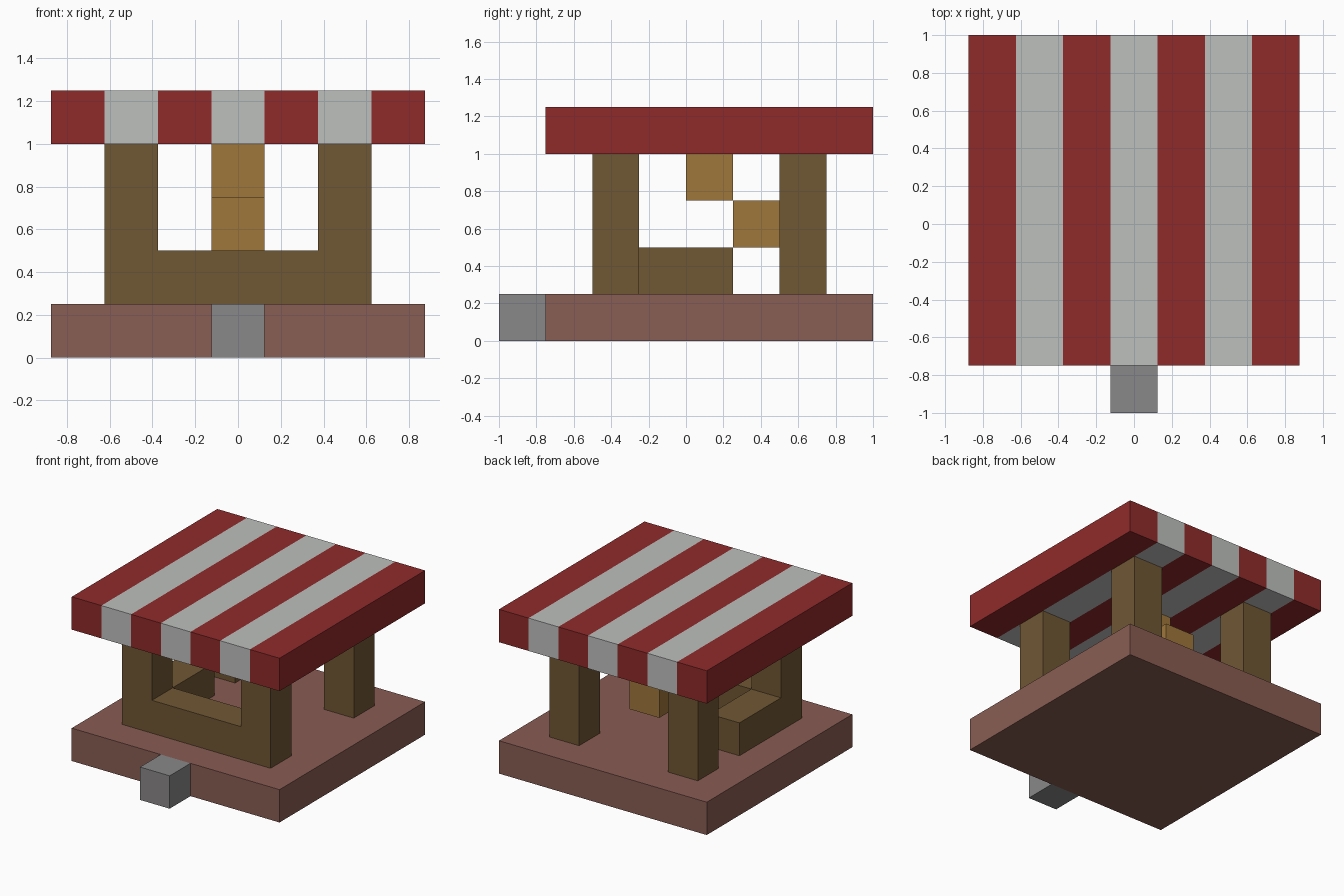
import bpy
import bmesh

if "Cube" in bpy.data.objects:
    bpy.data.objects.remove(bpy.data.objects["Cube"], do_unlink=True)

U = 0.25  # block size


def material(name, rgb):
    linear = [((c / 255 + 0.055) / 1.055) ** 2.4 for c in rgb] + [1.0]
    mat = bpy.data.materials.new(name)
    mat.use_nodes = True
    mat.diffuse_color = linear
    bsdf = next(n for n in mat.node_tree.nodes if n.type == "BSDF_PRINCIPLED")
    bsdf.inputs["Base Color"].default_value = linear
    return mat


red = material("awning red", (144, 42, 42))
white = material("awning white", (190, 192, 190))
wood = material("dark wood", (112, 87, 52))
gold = material("golden wood", (159, 119, 59))
brick = material("brick floor", (137, 93, 83))
stone = material("grey stone", (138, 136, 136))


def prism(name, outline, y0, y1, mat):
    """Extrude an x-z outline from y0 to y1."""
    bm = bmesh.new()
    face = bm.faces.new([bm.verts.new((x, y0, z)) for x, z in outline])
    made = bmesh.ops.extrude_face_region(bm, geom=[face])["geom"]
    moved = [v for v in made if isinstance(v, bmesh.types.BMVert)]
    bmesh.ops.translate(bm, verts=moved, vec=(0, y1 - y0, 0))
    bmesh.ops.recalc_face_normals(bm, faces=bm.faces)
    mesh = bpy.data.meshes.new(name)
    bm.to_mesh(mesh)
    bm.free()
    mesh.materials.append(mat)
    obj = bpy.data.objects.new(name, mesh)
    bpy.context.collection.objects.link(obj)
    return obj


def box(name, x0, x1, y0, y1, z0, z1, mat):
    return prism(name, [(x0, z0), (x1, z0), (x1, z1), (x0, z1)], y0, y1, mat)


# Floor and front step
box("floor", -3.5 * U, 3.5 * U, -3 * U, 4 * U, 0, U, brick)
box("front_step", -U / 2, U / 2, -4 * U, -3 * U, 0, U, stone)

# Front frame: two posts joined by the counter, as one U shape
outer, inner = 2.5 * U, 1.5 * U
half = [(inner, 2 * U), (inner, 4 * U), (outer, 4 * U), (outer, U)]
outline = half + [(-x, z) for x, z in reversed(half)]
prism("front_frame", outline, -2 * U, -U, wood)

# Side counter, on one side only
box("side_counter", -outer, -inner, -U, U, U, 2 * U, wood)

# Back posts
for side, x in (("right", -outer), ("left", inner)):
    box("back_post_" + side, x, x + U, 2 * U, 3 * U, U, 4 * U, wood)

# Hanging blocks under the awning
box("hanging_block_upper", -U / 2, U / 2, 0, U, 3 * U, 4 * U, gold)
box("hanging_block_lower", -U / 2, U / 2, U, 2 * U, 2 * U, 3 * U, gold)

# Striped awning: one slab cut at each stripe, coloured by face position
awning = box("awning", -3.5 * U, 3.5 * U, -3 * U, 4 * U, 4 * U, 5 * U, red)
awning.data.materials.append(white)
bm = bmesh.new()
bm.from_mesh(awning.data)
for i in range(1, 7):
    geom = bm.verts[:] + bm.edges[:] + bm.faces[:]
    bmesh.ops.bisect_plane(bm, geom=geom, plane_co=((i - 3.5) * U, 0, 0),
                           plane_no=(1, 0, 0))
for f in bm.faces:
    x = f.calc_center_median().x
    stripe = min(6, max(0, int((x + 3.5 * U) / U)))
    f.material_index = stripe % 2
bm.to_mesh(awning.data)
bm.free()
